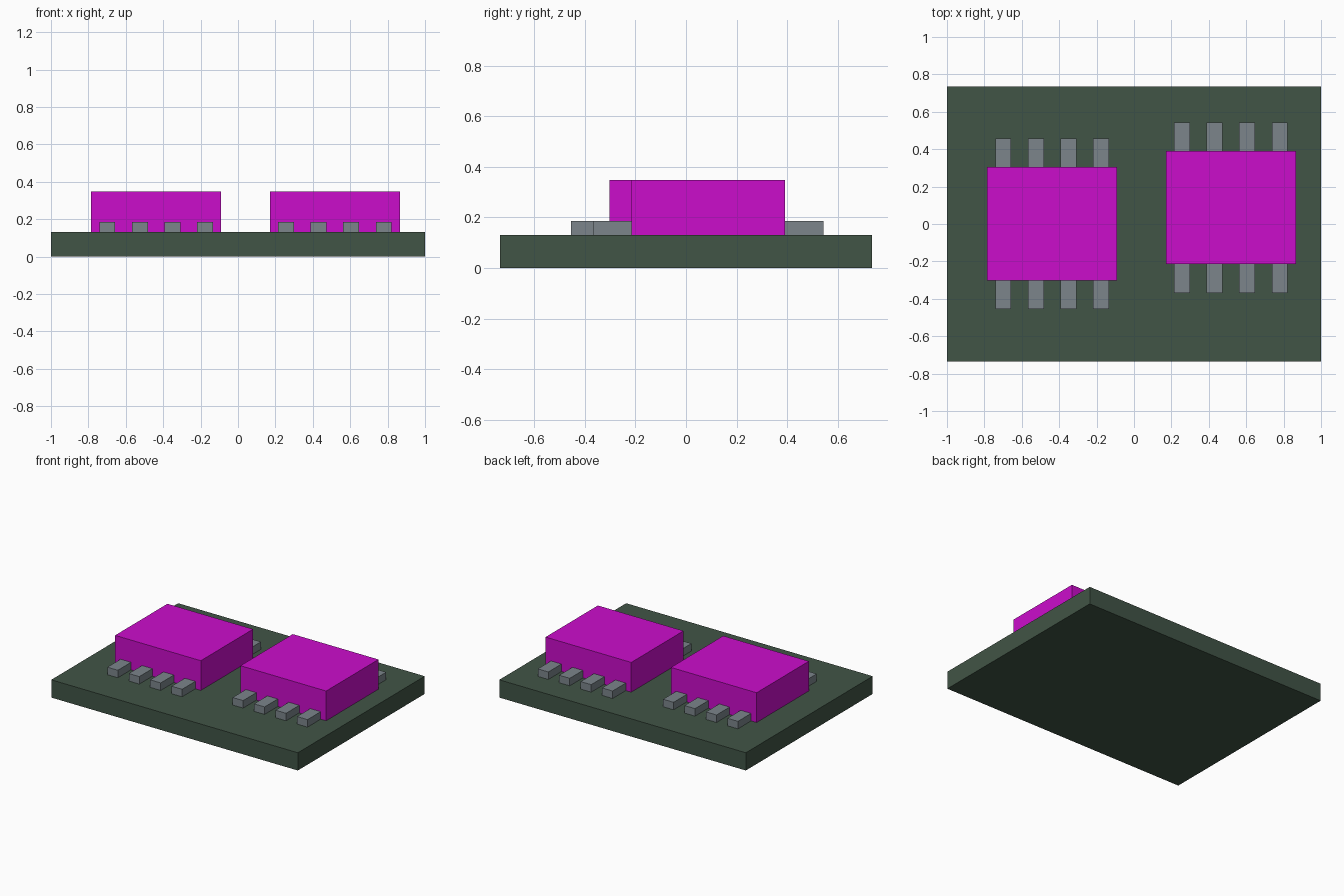
import bpy

cube = bpy.data.objects.get("Cube")
if cube:
    bpy.data.objects.remove(cube, do_unlink=True)


def make_material(name, rgb):
    mat = bpy.data.materials.new(name)
    mat.use_nodes = True
    color = (*rgb, 1)
    mat.diffuse_color = color
    mat.node_tree.nodes["Principled BSDF"].inputs["Base Color"].default_value = color
    return mat


def add_box(name, center, size, base_z, mat):
    """Flat-sided block standing on base_z."""
    x, y = center
    bpy.ops.mesh.primitive_cube_add(size=1, location=(x, y, base_z + size[2] / 2))
    obj = bpy.context.object
    obj.name = name
    obj.scale = size
    bpy.ops.object.transform_apply(location=False, rotation=False, scale=True)
    obj.data.materials.append(mat)
    return obj


green = make_material("board green", (0.053, 0.089, 0.061))
magenta = make_material("chip magenta", (0.6, 0.004, 0.6))
grey = make_material("pin grey", (0.2, 0.235, 0.26))

BOARD_TOP = 0.13
BODY = (0.695, 0.606, 0.218)
PIN = (0.085, 0.162, 0.055)
PIN_PITCH = 0.174
PIN_REACH = 0.456  # chip centre to pin tip

# Circuit board
add_box("circuit_board", (0, 0), (2, 1.47, BOARD_TOP), 0, green)


# Chip body with a row of four pins on the front and back
def add_chip(side, x, y):
    add_box(f"{side}_chip_body", (x, y), BODY, BOARD_TOP, magenta)
    for row, sign in (("front", -1), ("back", 1)):
        for i in range(4):
            px = x + (i - 1.5) * PIN_PITCH
            py = y + sign * (PIN_REACH - PIN[1] / 2)
            add_box(f"{side}_chip_{row}_pin_{i + 1}", (px, py), PIN, BOARD_TOP, grey)


add_chip("right", -0.438, 0.001)
add_chip("left", 0.518, 0.088)
